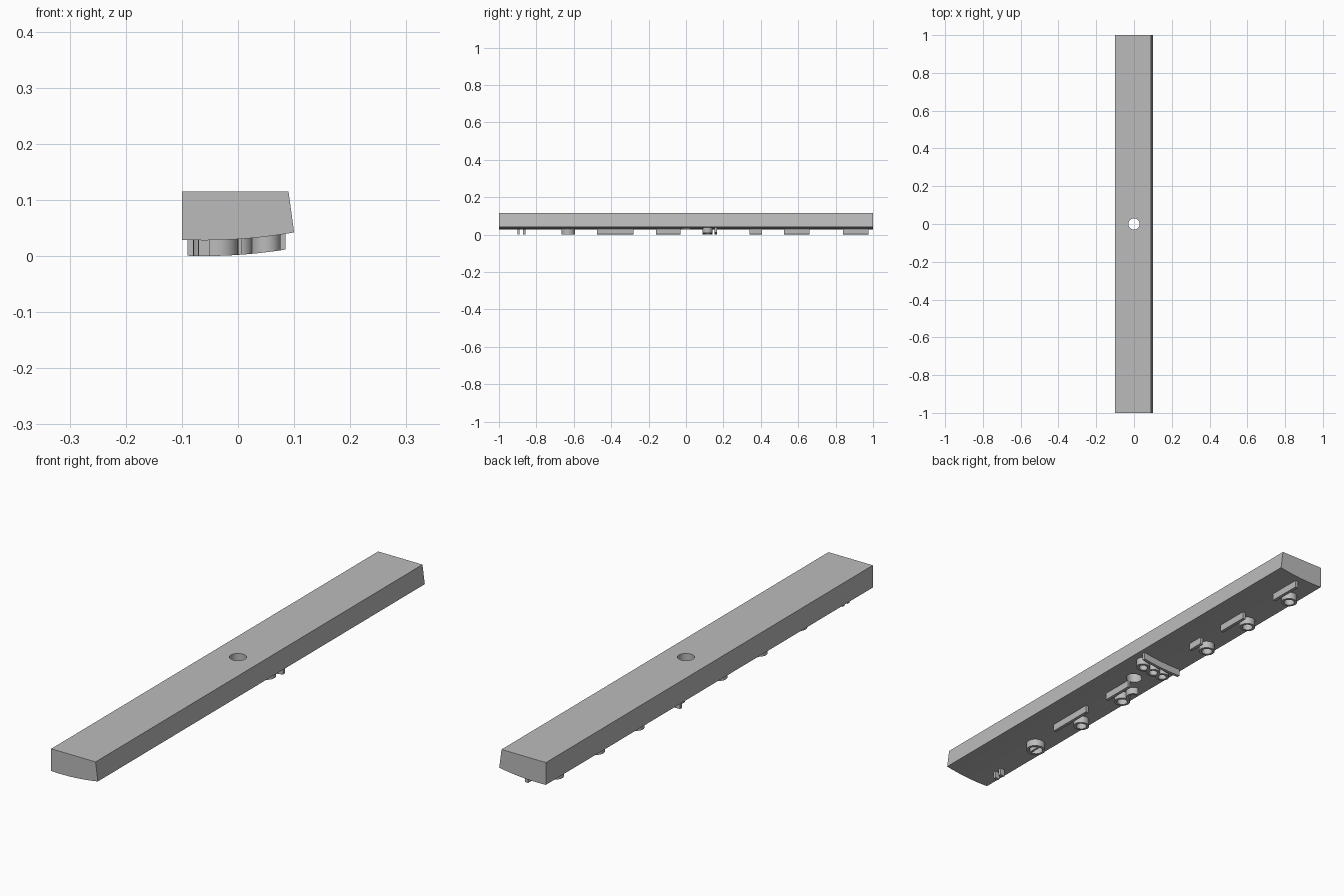
import bpy
import bmesh
from math import sin, cos, pi

cube = bpy.data.objects.get("Cube")
if cube:
    bpy.data.objects.remove(cube)

# Single grey material
grey = bpy.data.materials.new("plain_grey")
grey.use_nodes = True
colour = (0.5, 0.5, 0.5, 1)
grey.diffuse_color = colour
grey.node_tree.nodes["Principled BSDF"].inputs["Base Color"].default_value = colour


def underside(x):
    """Height of the bar's gently bowed lower face."""
    return 0.028 + 0.014 * ((x + 0.06) / 0.16) ** 2


def add_object(name, bm):
    bmesh.ops.recalc_face_normals(bm, faces=bm.faces)
    mesh = bpy.data.meshes.new(name)
    bm.to_mesh(mesh)
    bm.free()
    mesh.materials.append(grey)
    ob = bpy.data.objects.new(name, mesh)
    bpy.context.collection.objects.link(ob)
    return ob


def smooth(ob):
    bpy.ops.object.select_all(action='DESELECT')
    ob.select_set(True)
    bpy.context.view_layer.objects.active = ob
    bpy.ops.object.shade_smooth_by_angle(angle=0.6)


def relief(name, left, right, closed=False):
    """Raised strip between two outlines, following the bowed underside."""
    bm = bmesh.new()
    rows = []
    for (ax, ay), (bx, by) in zip(left, right):
        rows.append([bm.verts.new((x, y, underside(x) + dz))
                     for x, y, dz in ((ax, ay, 0.002), (bx, by, 0.002),
                                      (bx, by, -0.028), (ax, ay, -0.028))])
    pairs = list(zip(rows, rows[1:]))
    if closed:
        pairs.append((rows[-1], rows[0]))
    else:
        bm.faces.new(rows[0])
        bm.faces.new(rows[-1])
    for a, b in pairs:
        for i in range(4):
            j = (i + 1) % 4
            bm.faces.new((a[i], a[j], b[j], b[i]))
    ob = add_object(name, bm)
    smooth(ob)


def ring(name, x, y, radius, start=0.0, sweep=2 * pi, width=0.01):
    closed = sweep > 6.2
    n = 24
    angles = [start + sweep * i / n for i in range(n if closed else n + 1)]
    outer = [(x + radius * cos(a), y + radius * sin(a)) for a in angles]
    r = radius - width
    inner = [(x + r * cos(a), y + r * sin(a)) for a in angles]
    relief(name, outer, inner, closed)


def rib(name, x, y0, y1, width=0.012):
    h = width / 2
    relief(name, [(x - h, y0), (x - h, y1)], [(x + h, y0), (x + h, y1)])


# Main bar: extruded profile with a bowed lower edge
steps = 16
profile = [(-0.1 + 0.2 * i / steps, underside(-0.1 + 0.2 * i / steps))
           for i in range(steps + 1)]
profile += [(0.09, 0.115), (-0.1, 0.115)]
bm = bmesh.new()
end = bm.faces.new([bm.verts.new((x, -1, z)) for x, z in profile])
grown = bmesh.ops.extrude_face_region(bm, geom=[end])
for v in grown["geom"]:
    if isinstance(v, bmesh.types.BMVert):
        v.co.y = 1
bar = add_object("main_bar", bm)

# Central through hole
bpy.ops.mesh.primitive_cylinder_add(vertices=40, radius=0.03, depth=0.4)
cutter = bpy.context.object
cutter.name = "hole_cutter"
cutter.data.materials.append(grey)
hole = bar.modifiers.new("hole", 'BOOLEAN')
hole.object = cutter
hole.operation = 'DIFFERENCE'
hole.solver = 'EXACT'
bpy.context.view_layer.objects.active = bar
bpy.ops.object.modifier_apply(modifier=hole.name)
bpy.data.objects.remove(cutter)
smooth(bar)

# Lengthwise ribs on the underside
for i, (y0, y1) in enumerate([(0.84, 0.975), (0.525, 0.66), (0.34, 0.405),
                              (-0.16, -0.03), (-0.475, -0.28)]):
    rib(f"long_rib_{i}", 0.0, y0, y1)

# Rings beside the ribs
for i, y in enumerate([0.87, 0.62, 0.377, -0.13, -0.375]):
    ring(f"small_ring_{i}", -0.05, y, 0.03)
ring("large_ring", -0.035, -0.63, 0.036)
rib("large_ring_bar", -0.03, -0.657, -0.603, 0.008)
ring("side_arc", -0.06, -0.075, 0.028, start=-pi / 2, sweep=pi)

# Crosswise rib with its row of rings
n = 12
xs = [-0.09 + 0.175 * i / n for i in range(n + 1)]
relief("cross_rib", [(x, 0.153) for x in xs], [(x, 0.165) for x in xs])
for i, x in enumerate([0.05, 0.0, -0.045]):
    ring(f"cross_ring_{i}", x, 0.115, 0.026)

# Pair of small pegs near the front end
for i, y in enumerate([-0.895, -0.865]):
    rib(f"peg_{i}", -0.06, y - 0.006, y + 0.006, 0.02)
